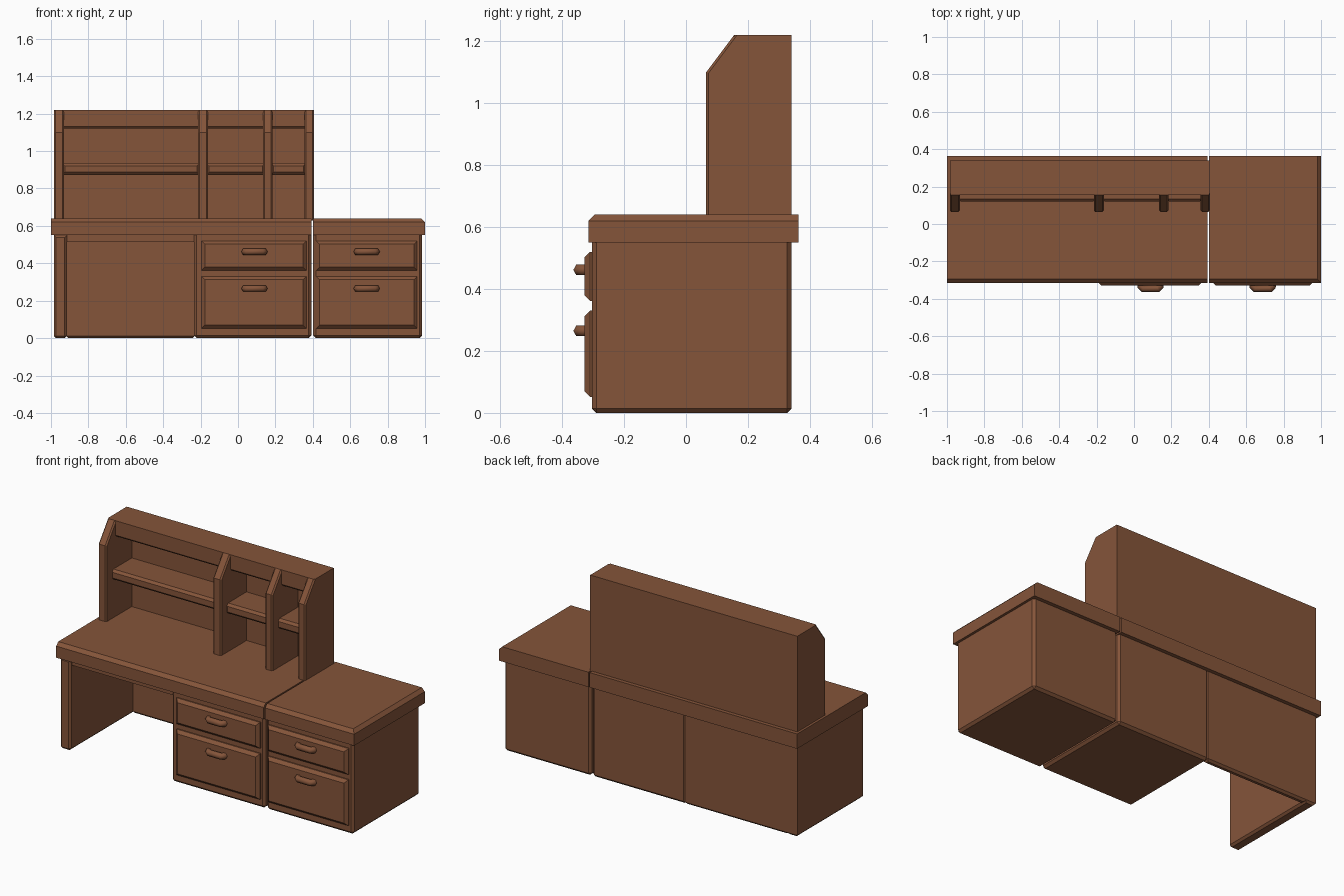
import bpy, bmesh
from mathutils import Vector

if "Cube" in bpy.data.objects:
    bpy.data.objects.remove(bpy.data.objects["Cube"])

wood = bpy.data.materials.new("brown wood")
wood.diffuse_color = (0.235, 0.09, 0.042, 1)
wood.use_nodes = True
wood.node_tree.nodes["Principled BSDF"].inputs["Base Color"].default_value = wood.diffuse_color


def finish(bm, name):
    bmesh.ops.recalc_face_normals(bm, faces=bm.faces)
    me = bpy.data.meshes.new(name)
    bm.to_mesh(me)
    bm.free()
    me.materials.append(wood)
    ob = bpy.data.objects.new(name, me)
    bpy.context.collection.objects.link(ob)
    return ob


def prism(name, x0, x1, profile, bevel=0.0, pick=lambda c: True):
    """Extrude a (y, z) profile along x; bevel the edges whose midpoint passes pick."""
    bm = bmesh.new()
    face = bm.faces.new([bm.verts.new((x0, y, z)) for y, z in profile])
    new = bmesh.ops.extrude_face_region(bm, geom=[face])["geom"]
    bmesh.ops.translate(bm, vec=(x1 - x0, 0, 0),
                        verts=[v for v in new if isinstance(v, bmesh.types.BMVert)])
    bmesh.ops.recalc_face_normals(bm, faces=bm.faces)
    if bevel:
        edges = [e for e in bm.edges if pick((e.verts[0].co + e.verts[1].co) / 2)]
        bmesh.ops.bevel(bm, geom=edges, offset=bevel, segments=1, affect='EDGES')
    return finish(bm, name)


def box(name, x, y, z, bevel=0.0, pick=lambda c: True):
    prof = [(y[0], z[0]), (y[1], z[0]), (y[1], z[1]), (y[0], z[1])]
    return prism(name, x[0], x[1], prof, bevel, pick)


def handle(name, cx, z):
    """Pull handle: rounded bar swept along a U-shaped path."""
    cu = bpy.data.curves.new(name, 'CURVE')
    cu.dimensions = '3D'
    cu.bevel_depth = 0.019
    cu.bevel_resolution = 1
    cu.use_fill_caps = True
    sp = cu.splines.new('POLY')
    pts = [(-0.052, -0.318), (-0.052, -0.334), (-0.04, -0.346),
           (0.04, -0.346), (0.052, -0.334), (0.052, -0.318)]
    sp.points.add(len(pts) - 1)
    for p, (dx, y) in zip(sp.points, pts):
        p.co = (cx + dx, y, z, 1)
    ob = bpy.data.objects.new(name, cu)
    bpy.context.collection.objects.link(ob)
    cu.materials.append(wood)


# Counter tops with chamfered front edges
front = lambda c: c.y < -0.31 and abs(c.z - 0.64) < 0.001
box("desk_top", (-1.0, 0.393), (-0.315, 0.363), (0.55, 0.64), 0.02, front)
box("cabinet_top", (0.402, 1.0), (-0.315, 0.363), (0.55, 0.64), 0.02,
    lambda c: front(c) or (c.x > 0.99 and c.z > 0.63))

# Desk base: leg panel, back panel, apron and pedestals
box("left_leg", (-0.985, -0.915), (-0.303, 0.34), (0, 0.55), 0.012,
    lambda c: c.y < -0.3 or c.z < 0.01)
box("knee_back_panel", (-0.92, -0.23), (0.30, 0.34), (0, 0.55), 0.012,
    lambda c: c.z < 0.01)
box("knee_apron", (-0.92, -0.23), (-0.285, -0.24), (0.515, 0.55))
for name, x0, x1 in (("desk_pedestal", -0.235, 0.392), ("side_cabinet", 0.402, 0.985)):
    box(name, (x0, x1), (-0.303, 0.34), (0, 0.55), 0.014, lambda c: c.z < 0.5)

# Drawers and handles, two per pedestal
for side, x0, x1, cx in (("desk", -0.195, 0.365, 0.088), ("cabinet", 0.418, 0.958, 0.688)):
    for level, z0, z1, hz in (("lower", 0.052, 0.33, 0.265), ("upper", 0.362, 0.52, 0.462)):
        box(f"{side}_{level}_drawer", (x0, x1), (-0.328, -0.295), (z0, z1), 0.018,
            lambda c: c.y < -0.32)
        handle(f"{side}_{level}_handle", cx, hz)

# Hutch: uprights with cut-off corner, back, top and shelves
side_profile = [(0.34, 0.63), (0.065, 0.63), (0.065, 1.10), (0.155, 1.22), (0.34, 1.22)]
bays = [(-0.985, -0.93), (-0.215, -0.16), (0.135, 0.185), (0.355, 0.405)]
for i, (x0, x1) in enumerate(bays):
    prism(f"hutch_upright_{i + 1}", x0, x1, side_profile, 0.008,
          lambda c: c.y < 0.15 and c.z > 0.64 and abs(c.x - (x0 + x1) / 2) > 0.01)
box("hutch_back", (-0.98, 0.40), (0.31, 0.34), (0.63, 1.22))
box("hutch_top", (-0.98, 0.40), (0.155, 0.34), (1.12, 1.22), 0.012,
    lambda c: c.y < 0.16 and c.z < 1.13)
for i in range(3):
    box(f"hutch_shelf_{i + 1}", (bays[i][1] - 0.01, bays[i + 1][0] + 0.01),
        (0.12, 0.32), (0.873, 0.935), 0.014, lambda c: c.y < 0.125)
